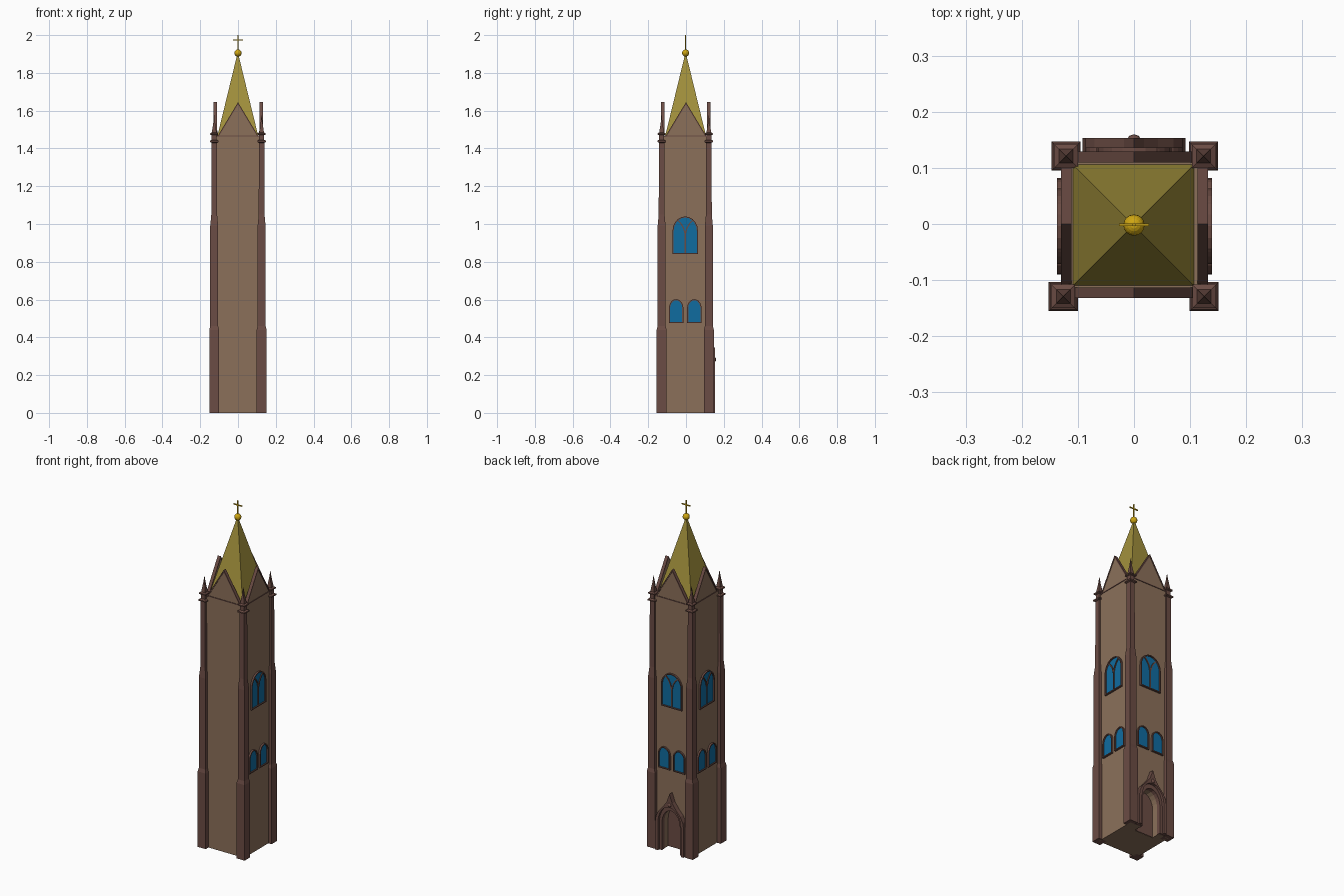
import bpy, bmesh, math
from mathutils import Matrix, Vector

if "Cube" in bpy.data.objects:
    bpy.data.objects.remove(bpy.data.objects["Cube"])


def mat(name, rgb):
    m = bpy.data.materials.new(name)
    m.diffuse_color = (*rgb, 1)
    m.use_nodes = True
    m.node_tree.nodes["Principled BSDF"].inputs["Base Color"].default_value = m.diffuse_color
    return m


STONE = mat("stone", (0.26, 0.163, 0.102))
TRIM = mat("trim", (0.147, 0.072, 0.058))
GLASS = mat("glass", (0.005, 0.15, 0.35))
ROOF = mat("roof", (0.36, 0.28, 0.045))
GOLD = mat("gold", (0.62, 0.38, 0.006))


def finish(bm, name, m):
    bmesh.ops.recalc_face_normals(bm, faces=bm.faces)
    me = bpy.data.meshes.new(name)
    bm.to_mesh(me)
    bm.free()
    me.materials.append(m)
    ob = bpy.data.objects.new(name, me)
    bpy.context.collection.objects.link(ob)
    return ob


def box(name, lo, hi, m, M=Matrix()):
    bm = bmesh.new()
    bmesh.ops.create_cube(bm, size=1)
    for v in bm.verts:
        v.co = M @ Vector([lo[i] + (v.co[i] + 0.5) * (hi[i] - lo[i]) for i in range(3)])
    return finish(bm, name, m)


def prism(name, pts, w0, w1, m, M):
    """Flat outline (u, z) extruded between outward depths w0 and w1."""
    bm = bmesh.new()
    a = [bm.verts.new(M @ Vector((u, -w0, z))) for u, z in pts]
    b = [bm.verts.new(M @ Vector((u, -w1, z))) for u, z in pts]
    bm.faces.new(a)
    bm.faces.new(b)
    n = len(pts)
    for i in range(n):
        bm.faces.new((a[i], a[(i + 1) % n], b[(i + 1) % n], b[i]))
    return finish(bm, name, m)


def band(name, outer, inner, w0, w1, m, M, closed=False):
    """Moulding between two matching outlines."""
    bm = bmesh.new()
    rows = [[bm.verts.new(M @ Vector((o[0], -w0, o[1]))),
             bm.verts.new(M @ Vector((o[0], -w1, o[1]))),
             bm.verts.new(M @ Vector((i[0], -w1, i[1]))),
             bm.verts.new(M @ Vector((i[0], -w0, i[1])))] for o, i in zip(outer, inner)]
    pairs = list(zip(rows, rows[1:]))
    if closed:
        pairs.append((rows[-1], rows[0]))
    else:
        bm.faces.new(rows[0])
        bm.faces.new(rows[-1])
    for a, b in pairs:
        for k in range(4):
            bm.faces.new((a[k], a[(k + 1) % 4], b[(k + 1) % 4], b[k]))
    return finish(bm, name, m)


def arch(u, half, z0, spring, top, n=10):
    arc = [(u + half * math.cos(math.pi * i / n), spring + (top - spring) * math.sin(math.pi * i / n))
           for i in range(n + 1)]
    return [(u + half, z0)] + arc + [(u - half, z0)]


def square_loft(name, cx, cy, profile, m):
    """Square shaft from (half width, z) steps, closed to a point or flat top."""
    bm = bmesh.new()
    rings = [[bm.verts.new((cx + sx * h, cy + sy * h, z))
              for sx, sy in ((-1, -1), (1, -1), (1, 1), (-1, 1))] for h, z in profile]
    for a, b in zip(rings, rings[1:]):
        for k in range(4):
            bm.faces.new((a[k], a[(k + 1) % 4], b[(k + 1) % 4], b[k]))
    bm.faces.new(rings[0])
    bm.faces.new(rings[-1])
    bmesh.ops.remove_doubles(bm, verts=bm.verts, dist=1e-5)
    return finish(bm, name, m)


def side(deg, dist):
    return Matrix.Rotation(math.radians(deg), 4, 'Z') @ Matrix.Translation((0, -dist, 0))


SIDES = {"front": side(0, 0.129), "right": side(90, 0.129),
         "back": side(180, 0.126), "left": side(270, 0.127)}

# Tower shaft with door recess cut into the back
body = box("tower_body", (-0.127, -0.129, 0), (0.129, 0.126, 1.467), STONE)
cutter = prism("door_cutter", arch(0, 0.06, -0.02, 0.16, 0.245), -0.05, 0.05, TRIM, SIDES["back"])
mod = body.modifiers.new("recess", 'BOOLEAN')
mod.object, mod.operation, mod.solver = cutter, 'DIFFERENCE', 'EXACT'
bpy.context.view_layer.objects.active = body
bpy.ops.object.modifier_apply(modifier="recess")
bpy.data.objects.remove(cutter)

# Corner buttresses with set-offs, collars and pinnacles
shaft = [(0.026, 0), (0.026, 0.44), (0.021, 0.46), (0.021, 0.99), (0.0155, 1.05), (0.0145, 1.43),
         (0.023, 1.434), (0.023, 1.441), (0.013, 1.446), (0.013, 1.47), (0.021, 1.473),
         (0.021, 1.48), (0.0125, 1.485), (0.005, 1.535), (0, 1.58)]
for x, y, n in ((-0.126, -0.129, "front_left"), (0.125, -0.129, "front_right"),
                (-0.121, 0.121, "back_left"), (0.124, 0.121, "back_right")):
    square_loft("buttress_" + n, x, y, shaft, TRIM)

# Gables on all four sides
for n, M in SIDES.items():
    prism("gable_" + n, [(-0.107, 1.46), (0.107, 1.46), (0, 1.637)], -0.015, 0, STONE, M)
    band("gable_moulding_" + n, [(-0.111, 1.46), (0, 1.645), (0.111, 1.46)],
         [(-0.104, 1.46), (0, 1.633), (0.104, 1.46)], -0.016, 0.003, TRIM, M)
    box("string_course_" + n, (-0.11, -0.003, 1.463), (0.11, 0.01, 1.468), TRIM, M)


def window(name, u, half, z0, spring, top, M):
    e = 0.006
    inner = arch(u, half - e, z0 + e, spring, top - e)
    prism(name + "_glass", inner, -0.01, 0.003, GLASS, M)
    band(name + "_frame", arch(u, half, z0, spring, top), inner, -0.005, 0.010, TRIM, M, True)


# Paired lower windows and traceried upper window on three sides
for n, c in (("right", -0.004), ("back", 0), ("left", 0.004)):
    M = SIDES[n]
    for k, s in (("a", -1), ("b", 1)):
        window(f"lower_window_{n}_{k}", c + s * 0.048, 0.038, 0.475, 0.555, 0.602, M)
        # curved tracery branch
        path = [(c, 0.955), (c + s * 0.007, 0.982), (c + s * 0.021, 1.005), (c + s * 0.04, 1.024)]
        band(f"tracery_{n}_{k}", path, [(u + s * 0.005, z - 0.004) for u, z in path],
             0, 0.008, TRIM, M)
    window("upper_window_" + n, c, 0.067, 0.84, 0.965, 1.04, M)
    box("mullion_" + n, (c - 0.003, -0.008, 0.845), (c + 0.003, 0, 0.965), TRIM, M)

# Door surround: ogee hood, inner arch order and knob
B = SIDES["back"]
half = [(0.092, 0), (0.092, 0.165), (0.086, 0.2), (0.07, 0.232), (0.043, 0.262), (0.018, 0.296)]
ogee = half + [(0, 0.347)] + [(-u, z) for u, z in reversed(half)]
band("door_hood", ogee, arch(0, 0.074, 0, 0.165, 0.268), -0.005, 0.027, TRIM, B)
band("door_inner_arch", arch(0, 0.075, 0, 0.165, 0.27), arch(0, 0.058, 0, 0.16, 0.243),
     -0.01, 0.013, TRIM, B)
prism("door_back", arch(0, 0.06, 0.001, 0.16, 0.245), -0.052, -0.047, TRIM, B)
bm = bmesh.new()
bmesh.ops.create_uvsphere(bm, u_segments=10, v_segments=6, radius=0.014,
                          matrix=B @ Matrix.Translation((0, -0.02, 0.282)))
finish(bm, "door_knob_ornament", TRIM)

# Spire
square_loft("spire", -0.001, -0.002, [(0.112, 1.45), (0, 1.91)], ROOF)

# Gold ball and cross
bm = bmesh.new()
bmesh.ops.create_uvsphere(bm, u_segments=16, v_segments=10, radius=0.019,
                          matrix=Matrix.Translation((0, -0.002, 1.905)))
finish(bm, "finial_ball", GOLD)
box("cross_post", (-0.003, -0.004, 1.92), (0.003, 0.001, 2.0), GOLD)
box("cross_arm", (-0.027, -0.004, 1.971), (0.027, 0.001, 1.977), GOLD)
